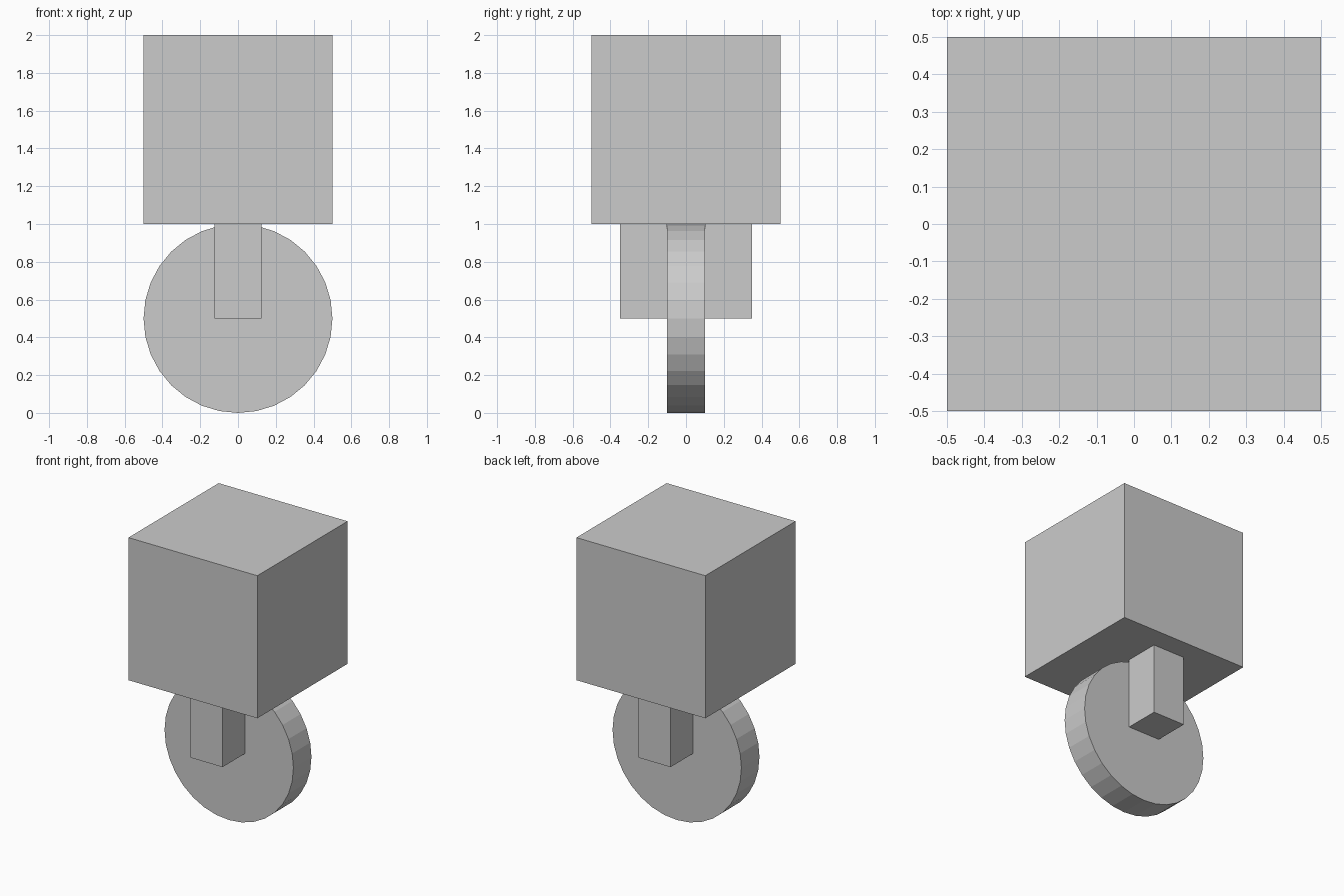
import bpy
from math import pi

if "Cube" in bpy.data.objects:
    bpy.data.objects.remove(bpy.data.objects["Cube"])


def box(name, size, centre):
    bpy.ops.mesh.primitive_cube_add(size=1, location=centre)
    ob = bpy.context.object
    ob.name = name
    ob.scale = size
    bpy.ops.object.transform_apply(location=False, rotation=False, scale=True)
    return ob


# Cube body resting on the fork
box("body", (1, 1, 1), (0, 0, 1.5))

# Fork legs on either side of the wheel
for name, side in (("front_fork_leg", -1), ("back_fork_leg", 1)):
    box(name, (0.25, 0.25, 0.5), (0, side * 0.225, 0.75))

# Flat-shaded wheel, axle along y
bpy.ops.mesh.primitive_cylinder_add(vertices=32, radius=0.5, depth=0.2,
                                    location=(0, 0, 0.5), rotation=(pi / 2, 0, 0))
bpy.context.object.name = "wheel"
